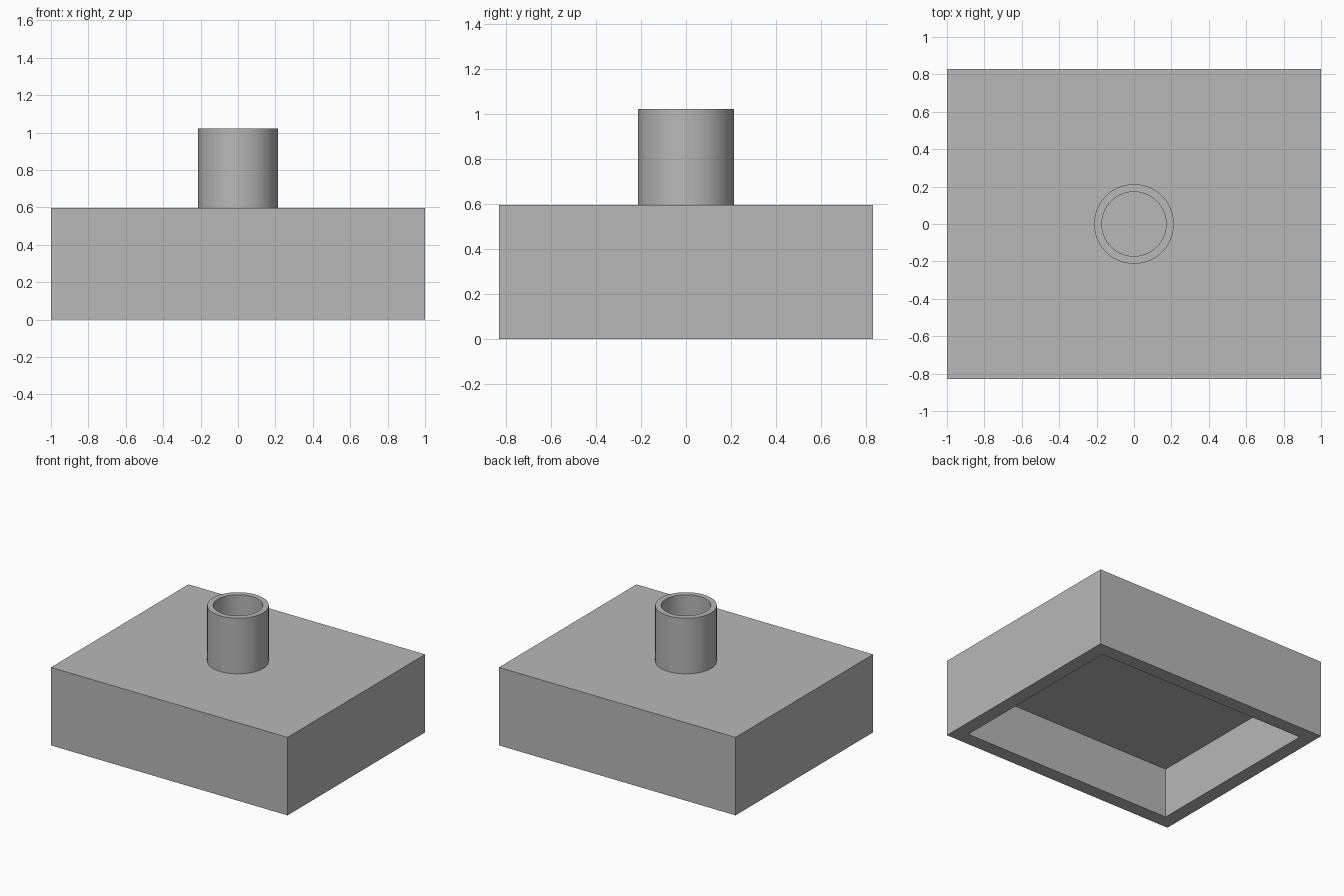
import bpy
import bmesh
import math
from mathutils import Vector, Matrix

if "Cube" in bpy.data.objects:
    bpy.data.objects.remove(bpy.data.objects["Cube"], do_unlink=True)

# Overall sizes
LENGTH, WIDTH, HEIGHT = 2.0, 1.66, 0.596
WALL, POCKET_DEPTH = 0.106, 0.383
TUBE_OUTER, TUBE_INNER, TUBE_TOP = 0.213, 0.172, 1.021
SEGMENTS = 64

# Single plain grey material
grey = bpy.data.materials.new("plain grey")
grey.use_nodes = True
colour = (0.48, 0.48, 0.48, 1.0)
grey.diffuse_color = colour
grey.node_tree.nodes["Principled BSDF"].inputs["Base Color"].default_value = colour


def make_object(name, bm):
    bmesh.ops.recalc_face_normals(bm, faces=bm.faces)
    mesh = bpy.data.meshes.new(name)
    bm.to_mesh(mesh)
    bm.free()
    mesh.materials.append(grey)
    obj = bpy.data.objects.new(name, mesh)
    bpy.context.collection.objects.link(obj)
    return obj


# Hollow base: a block with a pocket sunk into its underside
bm = bmesh.new()
bmesh.ops.create_cube(bm, size=1.0)
bmesh.ops.scale(bm, vec=(LENGTH, WIDTH, HEIGHT), verts=bm.verts)
bmesh.ops.translate(bm, vec=(0, 0, HEIGHT / 2), verts=bm.verts)
bm.normal_update()
underside = min(bm.faces, key=lambda f: f.calc_center_median().z)
bmesh.ops.inset_region(bm, faces=[underside], thickness=WALL, use_even_offset=True)
pocket = bmesh.ops.extrude_discrete_faces(bm, faces=[underside])["faces"][0]
bmesh.ops.translate(bm, vec=(0, 0, POCKET_DEPTH), verts=pocket.verts)
make_object("hollow_base", bm)

# Open tube: wall profile spun about the vertical axis
bm = bmesh.new()
profile = [(TUBE_OUTER, HEIGHT), (TUBE_OUTER, TUBE_TOP),
           (TUBE_INNER, TUBE_TOP), (TUBE_INNER, HEIGHT)]
verts = [bm.verts.new((r, 0, z)) for r, z in profile]
edges = [bm.edges.new(pair) for pair in zip(verts, verts[1:])]
bmesh.ops.spin(bm, geom=verts + edges, cent=(0, 0, 0), axis=(0, 0, 1),
               angle=math.tau, steps=SEGMENTS)
bmesh.ops.remove_doubles(bm, verts=bm.verts, dist=0.0001)
tube = make_object("top_tube", bm)

# Smooth the round walls and keep the rims crisp
bpy.ops.object.select_all(action="DESELECT")
tube.select_set(True)
bpy.context.view_layer.objects.active = tube
bpy.ops.object.shade_smooth_by_angle(angle=math.radians(30))
